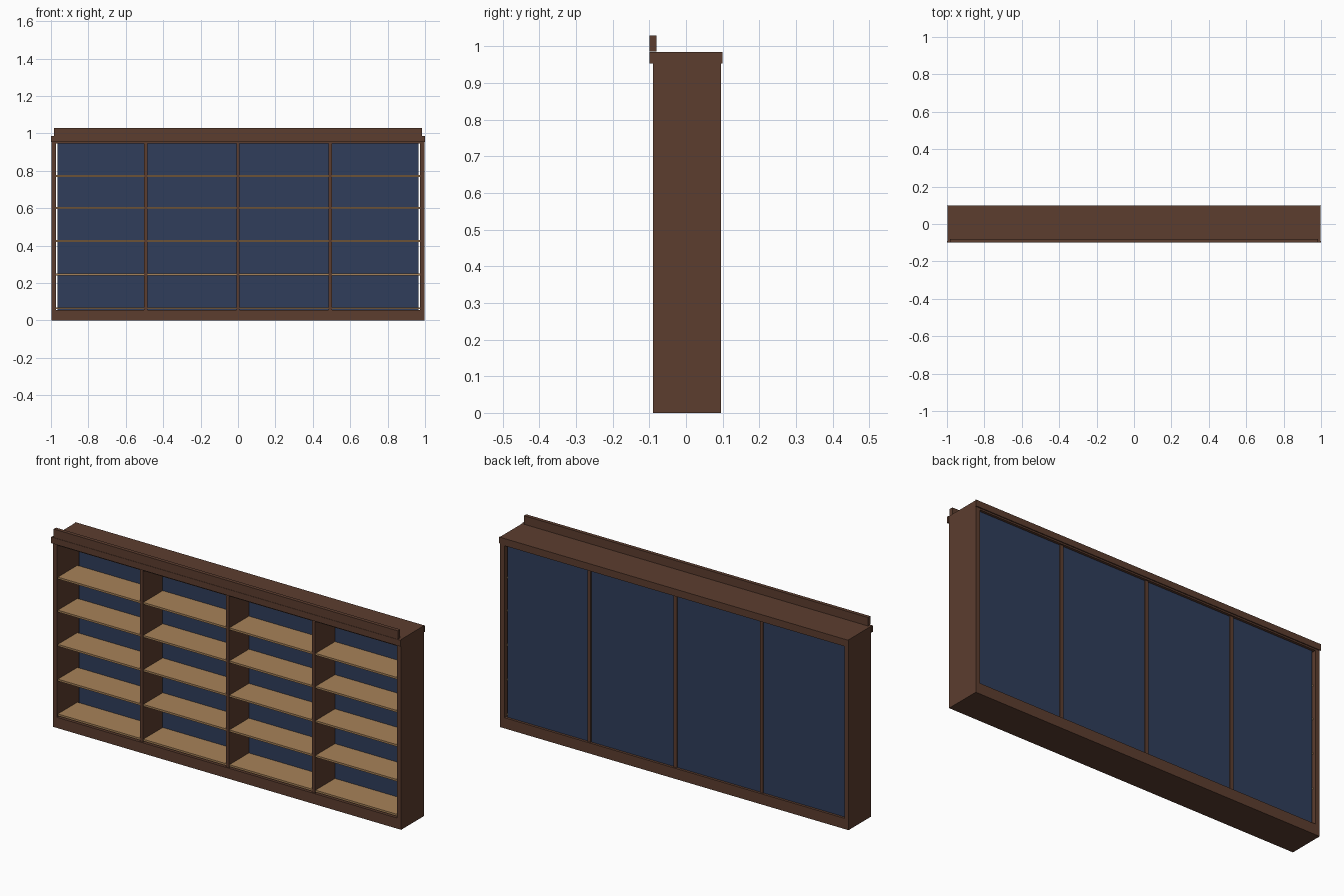
import bpy

old = bpy.data.objects.get("Cube")
if old:
    bpy.data.objects.remove(old, do_unlink=True)


def material(name, rgb):
    mat = bpy.data.materials.new(name)
    mat.use_nodes = True
    col = (*rgb, 1)
    mat.diffuse_color = col
    mat.node_tree.nodes["Principled BSDF"].inputs["Base Color"].default_value = col
    return mat


brown = material("dark_brown_wood", (0.107, 0.047, 0.028))
tan = material("light_tan_wood", (0.39, 0.223, 0.098))
blue = material("navy_blue_panel", (0.029, 0.047, 0.105))


def box(name, x, y, z, mat):
    """Box spanning the given (low, high) ranges."""
    bpy.ops.mesh.primitive_cube_add(size=1)
    ob = bpy.context.object
    ob.name = name
    ob.location = [(a + b) / 2 for a, b in (x, y, z)]
    ob.scale = [b - a for a, b in (x, y, z)]
    bpy.ops.object.transform_apply(location=True, rotation=False, scale=True)
    ob.data.materials.append(mat)
    return ob


INNER = 0.973
FRONT, BACK = -0.09, 0.095
PANEL_Y = (0.076, 0.082)

# Outer case
for side, s in (("left", 1), ("right", -1)):
    box(side + "_side", sorted((s * INNER, s * 0.997)), (FRONT, BACK), (0, 0.985), brown)
box("base_plinth", (-INNER, INNER), (FRONT, BACK), (0, 0.055), brown)
box("top_board", (-INNER, INNER), (FRONT, BACK), (0.945, 0.985), brown)

# Top trim and raised cornice
box("front_top_rail", (-1, 1), (-0.1, FRONT), (0.953, 0.985), brown)
box("back_top_rail", (-1, 1), (BACK, 0.1), (0.953, 0.985), brown)
box("cornice", (-0.985, 0.985), (-0.1, -0.081), (0.986, 1.03), brown)

# Upright dividers
divider_x = (-0.493, 0, 0.493)
half = 0.009
for i, x in enumerate(divider_x):
    box(f"divider_{i + 1}", (x - half, x + half), (-0.086, 0.088), (0.055, 0.945), brown)

# Shelves and back panel in each bay, with a slim gap beside the outer sides
edges = (-INNER, *divider_x, INNER)
shelf_tops = (0.07, 0.25, 0.43, 0.607, 0.778)
for bay in range(4):
    lo = edges[bay] + (half if bay > 0 else 0)
    hi = edges[bay + 1] - (half if bay < 3 else 0)
    for row, top in enumerate(shelf_tops):
        box(f"shelf_{bay + 1}_{row + 1}", (lo, hi), (-0.083, PANEL_Y[0]), (top - 0.01, top), tan)
    box(f"back_panel_{bay + 1}", (max(lo, -0.964), min(hi, 0.964)), PANEL_Y, (0.055, 0.945), blue)
